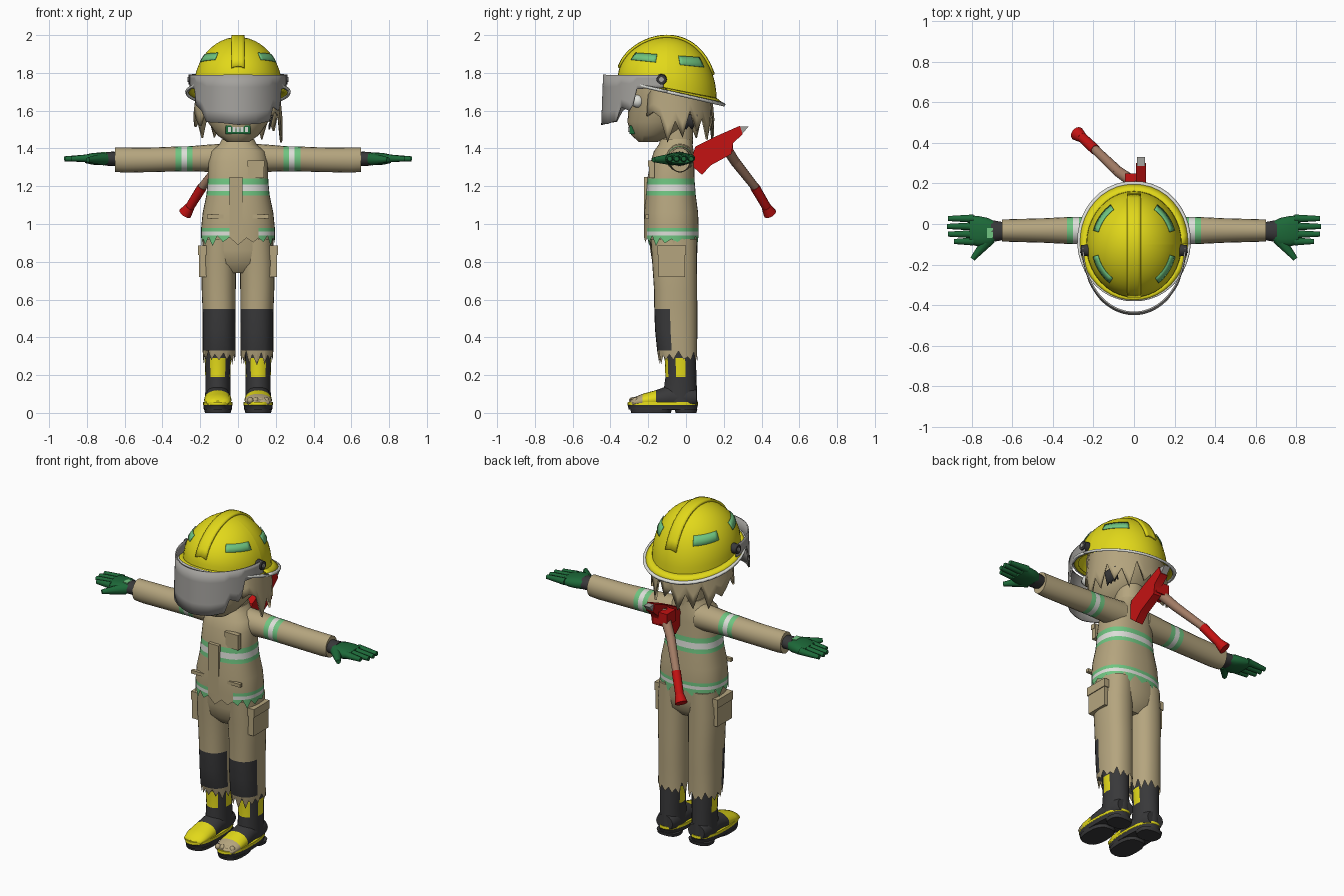
import bpy, bmesh, math, random
from mathutils import Vector

if "Cube" in bpy.data.objects:
    bpy.data.objects.remove(bpy.data.objects["Cube"])
random.seed(4)

COLORS = {
    "tan": (0.46, 0.375, 0.21), "yellow": (0.76, 0.69, 0.01), "visor_grey": (0.37, 0.36, 0.34),
    "white": (0.72, 0.73, 0.69), "mint": (0.16, 0.56, 0.22), "glove_green": (0.012, 0.14, 0.04),
    "charcoal": (0.04, 0.04, 0.042), "red": (0.55, 0.006, 0.006), "wood": (0.36, 0.2, 0.13),
}
MATS = {}
for k, c in COLORS.items():
    MATS[k] = bpy.data.materials.new(k)
    MATS[k].diffuse_color = (*c, 1)


def finish(name, bm, mat, thick=0, angle=40):
    """Write a bmesh to an object; mat is a colour name or a rule on the face centre."""
    bmesh.ops.recalc_face_normals(bm, faces=bm.faces)
    me = bpy.data.meshes.new(name)
    slots = []
    for f in bm.faces:
        m = mat(f.calc_center_median()) if callable(mat) else mat
        if m not in slots:
            slots.append(m)
            me.materials.append(MATS[m])
        f.material_index = slots.index(m)
    bm.to_mesh(me)
    bm.free()
    ob = bpy.data.objects.new(name, me)
    bpy.context.collection.objects.link(ob)
    if thick:
        mod = ob.modifiers.new("thickness", 'SOLIDIFY')
        mod.thickness, mod.offset = thick, 0
    bpy.ops.object.select_all(action='DESELECT')
    bpy.context.view_layer.objects.active = ob
    ob.select_set(True)
    bpy.ops.object.shade_smooth_by_angle(angle=math.radians(angle))
    return ob


def loft(name, rings, mat, axis='z', n=24, p=2.0, jag=0, caps=(True, True)):
    """Rings are (centre, ra, rb); jag tears the first ring; p squares the section."""
    bm, rows = bmesh.new(), []
    for r, (c, ra, rb) in enumerate(rings):
        row = []
        for i in range(n):
            a = 2 * math.pi * i / n
            u = ra * math.copysign(abs(math.cos(a)) ** (2 / p), math.cos(a))
            v = rb * math.copysign(abs(math.sin(a)) ** (2 / p), math.sin(a))
            off = {'z': (u, v, 0), 'x': (0, u, v), 'y': (u, 0, v)}[axis]
            co = Vector(c) + Vector(off)
            if jag and r == 0:
                co.z += jag * random.uniform(0.1, 1) * (-1) ** i
            row.append(bm.verts.new(co))
        rows.append(row)
    for a, b in zip(rows, rows[1:]):
        for i in range(n):
            bm.faces.new((a[i], a[(i + 1) % n], b[(i + 1) % n], b[i]))
    for cap, row in zip(caps, (rows[0], rows[-1])):
        if cap:
            bm.faces.new(row)
    return finish(name, bm, mat)


def grid(name, fn, nu, nv, mat, thick=0):
    """Surface patch from fn(u, v) with u and v in 0..1."""
    bm = bmesh.new()
    vs = [[bm.verts.new(fn(i / nu, j / nv)) for j in range(nv + 1)] for i in range(nu + 1)]
    for i in range(nu):
        for j in range(nv):
            bm.faces.new((vs[i][j], vs[i + 1][j], vs[i + 1][j + 1], vs[i][j + 1]))
    return finish(name, bm, mat, thick)


def rod(name, p0, p1, r0, r1, mat, n=10):
    p0, p1 = Vector(p0), Vector(p1)
    bm = bmesh.new()
    bmesh.ops.create_cone(bm, cap_ends=True, segments=n, radius1=r0, radius2=r1, depth=(p1 - p0).length)
    bm.transform((p1 - p0).to_track_quat('Z', 'Y').to_matrix().to_4x4())
    bmesh.ops.translate(bm, verts=bm.verts, vec=(p0 + p1) / 2)
    return finish(name, bm, mat)


def box(name, c, size, mat):
    bm = bmesh.new()
    bmesh.ops.create_cube(bm, size=1)
    bmesh.ops.scale(bm, verts=bm.verts, vec=size)
    bmesh.ops.translate(bm, verts=bm.verts, vec=c)
    return finish(name, bm, mat)


def ball(name, c, r, mat):
    bm = bmesh.new()
    bmesh.ops.create_uvsphere(bm, u_segments=16, v_segments=10, radius=r)
    bmesh.ops.translate(bm, verts=bm.verts, vec=c)
    return finish(name, bm, mat)


def interp(pts, x):
    for (x0, y0), (x1, y1) in zip(pts, pts[1:]):
        if x <= x1:
            return y0 + (y1 - y0) * (x - x0) / (x1 - x0)
    return pts[-1][1]


# Jacket with reflective bands and torn hem
def jacket_mat(c):
    if 1.15 < c.z < 1.24:
        return "white" if 1.175 < c.z < 1.21 else "mint"
    if c.z < 0.98 and not (c.y < -0.15 and -0.06 < c.x < 0.12):
        return "white" if 0.94 < c.z < 0.96 else "mint"
    return "tan"

coat = [(.91, .195, -.078, .145), (.94, .195, -.078, .145), (.96, .195, -.078, .145), (.98, .195, -.078, .145),
        (1.06, .187, -.079, .143), (1.15, .168, -.08, .132), (1.175, .165, -.08, .13), (1.21, .162, -.08, .127),
        (1.24, .16, -.08, .125), (1.33, .157, -.072, .115), (1.385, .142, -.065, .105), (1.42, .1, -.055, .09),
        (1.45, .085, -.05, .085)]
loft("jacket", [((0, y, z), rx, ry) for z, rx, y, ry in coat], jacket_mat, n=36, p=2.4, jag=.03, caps=(False, True))
box("chest_pocket", (.095, -.182, 1.285), (.085, .03, .085), "tan")
box("chest_pocket_flap", (.095, -.186, 1.32), (.09, .03, .03), "tan")
box("jacket_placket", (-.01, -.198, 1.1), (.07, .05, .3), lambda c: jacket_mat(c))
for s in (-1, 1):
    box("hip_pocket_flap", (s * .11, -.205, 1.04), (.11, .02, .02), "tan")

# Trousers: hips and two torn legs with knee patches
loft("trouser_hips", [((0, -.062, .74), .1, .07), ((0, -.062, .79), .165, .115), ((0, -.064, .86), .188, .125),
                      ((0, -.066, .97), .186, .13)], "tan", p=2.3)
for s in (-1, 1):
    leg = [(.29, .1, .086, -.04, .1), (.33, .1, .087, -.047, .106), (.44, .1, .087, -.052, .112),
           (.55, .1, .088, -.054, .114), (.65, .102, .09, -.055, .114), (.78, .102, .092, -.06, .118),
           (.92, .098, .088, -.065, .122)]
    loft("trouser_leg", [((s * x, y, z), rx, ry) for z, x, rx, y, ry in leg],
         lambda c: "charcoal" if .33 < c.z < .55 and c.y < -.075 else "tan", n=28, p=2.3, jag=.04, caps=(False, True))
    box("cargo_pocket", (s * .187, -.075, .79), (.04, .14, .14), "tan")
    box("cargo_pocket_flap", (s * .19, -.075, .86), (.044, .15, .05), "tan")

# Boots; the toe of one is torn open
for s in (-1, 1):
    x = s * .107

    def shaft_mat(c, x=x):
        tab = (abs(c.x - x) < .036 and c.y < -.03) or abs(c.y + .03) < .03
        return "yellow" if .19 < c.z < .29 and tab else "charcoal"
    loft("boot_shaft", [((x, y, z), rx, ry) for z, rx, y, ry in
                        [(.05, .068, -.03, .09), (.12, .066, -.03, .088), (.19, .066, -.027, .082),
                         (.29, .07, -.03, .083), (.34, .07, -.032, .083)]], shaft_mat, n=20)

    def foot_mat(c, s=s):
        if c.y > -.17:
            return "charcoal"
        return "tan" if s > 0 and c.y < -.22 else "yellow"
    loft("boot_foot", [((x, y, z), rx, rz) for y, z, rx, rz in
                       [(.055, .08, .055, .045), (.02, .08, .066, .065), (-.09, .08, .066, .065), (-.16, .072, .072, .048),
                        (-.23, .065, .072, .036), (-.28, .056, .06, .024), (-.297, .05, .03, .012)]],
         foot_mat, axis='y', n=20)
    loft("boot_sole", [((x, -.123, z), rx, ry) for z, rx, ry in
                       [(.018, .074, .18), (.042, .077, .186), (.043, .078, .187), (.058, .077, .185)]],
         lambda c: "yellow" if c.z > .0425 else "charcoal", n=32, p=2.5)
    for nm, y, ry in (("sole_tread", -.185, .105), ("heel_tread", 0, .055)):
        loft(nm, [((x, y, 0), .068, ry), ((x, y, .02), .073, ry + .005)], "charcoal", n=20, p=2.6)
    if s > 0:
        for i in range(4):
            ball("toe", (x - .042 + .028 * i, -.285 + .006 * i, .066), .017, "tan")

# Sleeves with bands, cuffs and gloves
for s in (-1, 1):
    def sleeve_mat(c):
        d = abs(c.x)
        return "tan" if not .24 < d < .33 else "white" if .27 < d < .3 else "mint"
    loft("sleeve", [((s * x, -.032, z), ry, rz) for x, ry, rz, z in
                    [(.08, .075, .075, 1.35), (.16, .072, .072, 1.348), (.24, .068, .067, 1.346), (.27, .067, .066, 1.345),
                     (.3, .067, .066, 1.345), (.33, .066, .066, 1.344), (.45, .06, .065, 1.34), (.6, .056, .066, 1.338),
                     (.65, .054, .064, 1.34)]], sleeve_mat, axis='x', n=20)
    loft("glove_cuff", [((s * .63, -.033, 1.345), .04, .035), ((s * .66, -.035, 1.345), .047, .038),
                        ((s * .705, -.035, 1.345), .055, .036)], "charcoal", axis='x', n=16)
    loft("glove_palm", [((s * x, y, 1.345), ry, rz) for x, y, ry, rz in
                        [(.68, -.035, .045, .03), (.72, -.04, .07, .034), (.77, -.035, .075, .031),
                         (.81, -.028, .07, .022)]], "glove_green", axis='x', n=16, p=2.6)
    for y, tip in ((.027, .915), (-.012, .92), (-.05, .915), (-.086, .885)):
        rod("finger", (s * .79, y, 1.348), (s * tip, y, 1.345), .021, .013, "glove_green")
    rod("thumb", (s * .71, -.07, 1.343), (s * .795, -.172, 1.34), .033, .013, "glove_green")
box("glove_patch", (-.71, -.045, 1.377), (.03, .05, .008), "mint")

# Head, face and ragged hair
loft("head", [((0, y, z), rx, ry) for z, rx, y, ry in
              [(1.435, .06, -.2, .05), (1.47, .11, -.175, .115), (1.54, .16, -.135, .175), (1.65, .188, -.11, .192),
               (1.75, .2, -.1, .2), (1.82, .18, -.1, .18)]], "tan", n=28)
loft("neck", [((0, -.045, 1.4), .08, .08), ((0, -.045, 1.56), .08, .085)], "tan")
box("mouth", (0, -.284, 1.498), (.13, .03, .045), "glove_green")
for i in range(5):
    box("tooth", (-.044 + .022 * i, -.3, 1.5), (.016, .012, .028), "white")
for s in (-1, 1):
    ball("eye", (s * .115, -.255, 1.65), .035, "white")
    ball("pupil", (s * .125, -.276, 1.65), .018, "charcoal")

tips = [random.uniform(1.43, 1.6) if i % 2 else random.uniform(1.54, 1.62) for i in range(25)]
def hair(u, v):
    a = math.radians(-42 + 264 * u)
    low = tips[round(u * 24)]
    k = 1 + .1 * v
    return (.21 * k * math.cos(a), -.065 + .19 * k * math.sin(a), 1.76 + (low - 1.76) * v)
grid("hair", hair, 24, 4, "tan", .012)
grid("torn_patch", lambda u, v: (.165 + .02 * v, -.03 + .09 * u, 1.5 + .08 * v + .02 * (round(u * 6) % 2) * (1 - v)),
     6, 2, "charcoal", .008)


# Helmet shell, crest, stickers and brim
def dome(a, t, off=0):
    x, y = (.235 + off) * math.cos(t) * math.cos(a), (.262 + off) * math.cos(t) * math.sin(a)
    return Vector((x, y - .1, 1.715 + (.275 + off) * math.sin(t) - .2 * y * (1 - math.sin(t))))

grid("helmet_shell", lambda u, v: dome(2 * math.pi * u, math.pi / 2 * v * .999), 40, 12, "yellow")

def crest(u, v):
    x, y = (-1 + 2 * u) * .034, -.25 + .49 * v
    q = min(1, math.hypot(x / .235, y / .262))
    return dome(math.atan2(y / .262, x / .235), math.acos(q), .006)
grid("helmet_crest", crest, 4, 24, "yellow", .012)

for a0, a1 in ((-55, -15), (17, 57), (123, 163), (195, 235)):
    grid("sticker", lambda u, v: dome(math.radians(a0 + (a1 - a0) * u), math.radians(29 + 11 * v), .004),
         8, 2, "mint", .003)

def brim(lo, hi):
    def fn(u, v):
        a = 2 * math.pi * u
        w = lo + (hi - lo) * v
        back = .5 + .5 * math.sin(a)
        side = abs(math.cos(a)) * .012
        d = dome(a, 0, w * (.016 + .028 * back + side))
        d.z -= w * (.008 + .018 * back)
        return d
    return fn
grid("brim", brim(-.1, .7), 40, 2, "yellow", .008)
grid("brim_edge", brim(.7, 1), 40, 1, "white", .014)

# Broken visor with side hinges
edge = [(-90, 1.72), (-64, 1.715), (-60, 1.63), (-48, 1.6), (-40, 1.54), (-20, 1.535), (0, 1.525), (24, 1.53),
        (40, 1.545), (46, 1.62), (56, 1.6), (60, 1.63), (64, 1.715), (90, 1.72)]
def visor(u, v):
    b = -90 + 180 * u
    low, r = interp(edge, b), math.radians(b)
    z = 1.79 + (low - 1.79) * v
    k = 1 + .12 * (1.79 - z)
    return (.25 * k * math.sin(r), -.12 - .315 * k * math.cos(r), z)
grid("visor", visor, 90, 4, "visor_grey", .008)
for s in (-1, 1):
    rod("visor_hinge", (s * .22, -.13, 1.765), (s * .262, -.13, 1.765), .03, .026, "charcoal", 12)
    rod("hinge_cap", (s * .26, -.13, 1.765), (s * .267, -.13, 1.765), .013, .013, "visor_grey", 12)

# Axe slung on the back
rod("axe_handle", (.02, .19, 1.44), (-.08, .26, 1.33), .03, .026, "wood", 12)
rod("axe_handle_lower", (-.08, .26, 1.33), (-.195, .37, 1.19), .026, .022, "wood", 12)
rod("axe_grip", (-.19, .365, 1.195), (-.265, .435, 1.075), .026, .024, "red", 12)
rod("axe_pommel", (-.255, .425, 1.09), (-.28, .445, 1.055), .026, .036, "red", 12)
def plate(name, pts, x, w, mat):
    bm = bmesh.new()
    a, b = [[bm.verts.new((x + d * w, y, z)) for y, z in pts] for d in (-.5, .5)]
    for i in range(len(pts)):
        bm.faces.new((a[i - 1], a[i], b[i], b[i - 1]))
    bm.faces.new(a)
    bm.faces.new(b)
    finish(name, bm, mat)
plate("axe_head", [(.04, 1.38), (.04, 1.3), (.085, 1.26), (.13, 1.31), (.24, 1.37), (.25, 1.43), (.3, 1.475),
                   (.285, 1.52), (.16, 1.465), (.05, 1.41)], .035, .05, "red")
plate("axe_spike", [(.285, 1.515), (.298, 1.478), (.33, 1.515)], .035, .04, "visor_grey")
box("axe_collar", (0, .205, 1.42), (.09, .085, .07), "red")

for m in bpy.data.materials:
    if m.users and not m.is_grease_pencil:
        m.use_nodes = True
        m.node_tree.nodes["Principled BSDF"].inputs["Base Color"].default_value = m.diffuse_color
